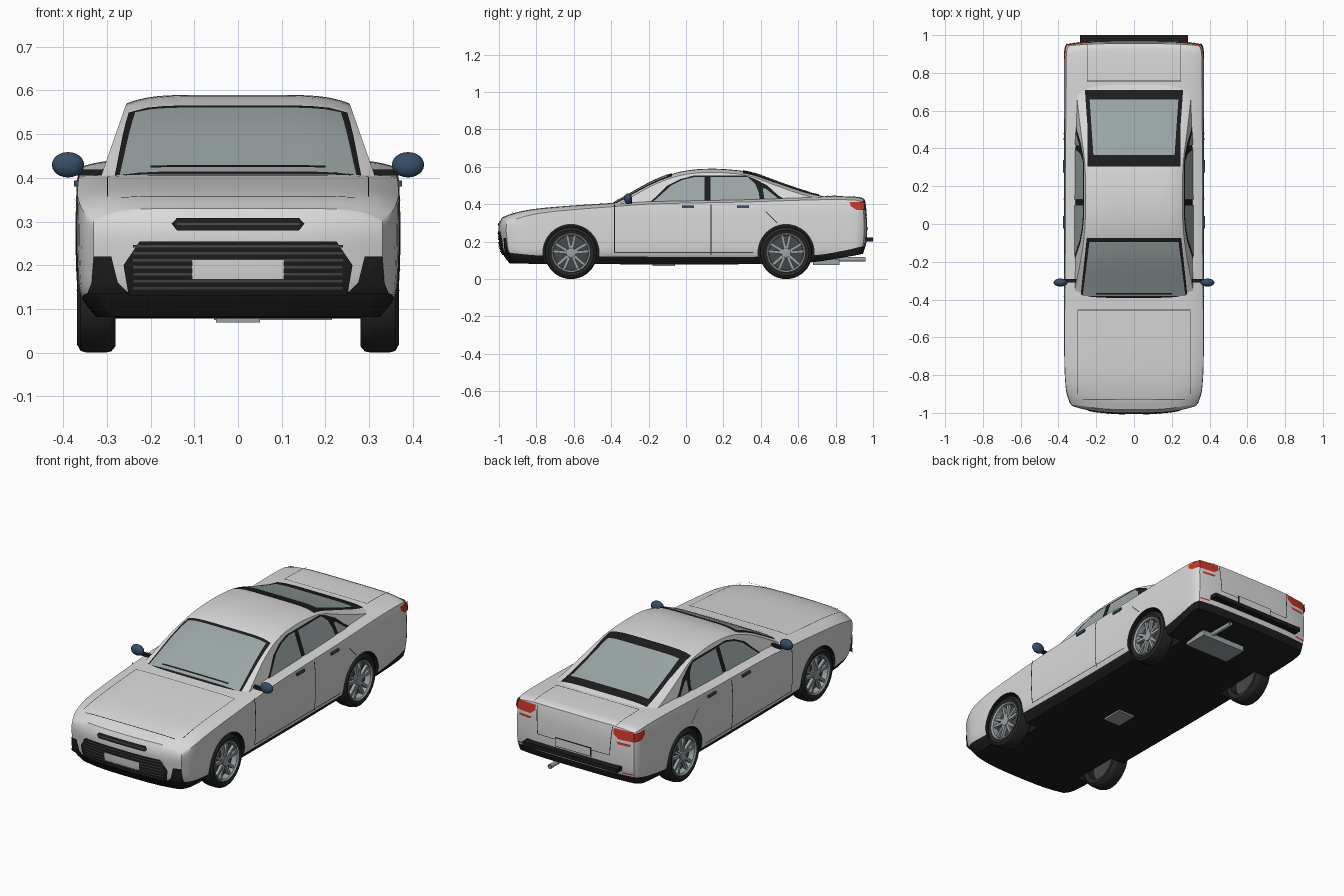
import bpy, bmesh, math
from mathutils import Matrix, Vector

if "Cube" in bpy.data.objects:
    bpy.data.objects.remove(bpy.data.objects["Cube"])


def material(name, *rgb):
    m = bpy.data.materials.new(name)
    m.use_nodes = True
    m.diffuse_color = (*rgb, 1)
    m.node_tree.nodes["Principled BSDF"].inputs["Base Color"].default_value = (*rgb, 1)
    return m


WHITE = material("body white", .7, .7, .7)
BLACK = material("trim black", .012, .012, .012)
GLASS = material("tinted glass", .33, .38, .38)
NAVY = material("mirror navy", .04, .075, .14)
RED = material("lamp red", .6, .035, .02)
SILVER = material("wheel silver", .33, .37, .38)
TYRE = material("tyre rubber", .02, .02, .02)
GREY = material("dark grey", .06, .065, .065)


def smooth(ob):
    bpy.ops.object.select_all(action='DESELECT')
    ob.select_set(True)
    bpy.context.view_layer.objects.active = ob
    bpy.ops.object.shade_smooth_by_angle(angle=math.radians(40))


def make(name, bm, *mats):
    me = bpy.data.meshes.new(name)
    bm.to_mesh(me)
    bm.free()
    ob = bpy.data.objects.new(name, me)
    bpy.context.collection.objects.link(ob)
    for m in mats:
        me.materials.append(m)
    smooth(ob)
    return ob


def curve(*pts):
    """Smooth function through (position, value) points."""
    def slope(i):
        a, b = pts[max(i - 1, 0)], pts[min(i + 1, len(pts) - 1)]
        return (b[1] - a[1]) / (b[0] - a[0])

    def f(x):
        x = min(max(x, pts[0][0]), pts[-1][0])
        i = max(j for j in range(len(pts) - 1) if pts[j][0] <= x)
        (x0, v0), (x1, v1) = pts[i], pts[i + 1]
        h = x1 - x0
        t = (x - x0) / h
        s = t * t * (3 - 2 * t)
        return (v0 + (v1 - v0) * s + h * t * (1 - t) ** 2 * slope(i)
                - h * t * t * (1 - t) * slope(i + 1))
    return f


def shell(name, grids, f, rule, *mats):
    """Closed box-shaped grid bent into form by f."""
    bm, cache = bmesh.new(), {}
    n = [len(g) - 1 for g in grids]
    for ax in range(3):
        p, q = (ax + 1) % 3, (ax + 2) % 3
        for side in (0, n[ax]):
            for s in range(n[p]):
                for t in range(n[q]):
                    vs = []
                    for ds, dt in ((0, 0), (1, 0), (1, 1), (0, 1)):
                        k = [side] * 3
                        k[p], k[q] = s + ds, t + dt
                        k = tuple(k)
                        if k not in cache:
                            cache[k] = bm.verts.new(f(*(g[i] for g, i in zip(grids, k))))
                        vs.append((cache[k], grids[2][k[2]]))
                    face = bm.faces.new([v for v, c in vs])
                    face.material_index = rule(max(c for v, c in vs))
    bmesh.ops.recalc_face_normals(bm, faces=bm.faces)
    return make(name, bm, *mats)


def panel(name, rows, mat, f, sides=(1,), cols=12, steps=5):
    """Thin plate on a surface; rows are (v, u start, u end)."""
    bm = bmesh.new()
    fine = [[a + (b - a) * i / steps for a, b in zip(r, s)]
            for r, s in zip(rows, rows[1:]) for i in range(steps)] + [rows[-1]]
    for s in sides:
        g = [[bm.verts.new(f(a + (b - a) * i / cols, v, s)) for i in range(cols + 1)]
             for v, a, b in fine]
        for r0, r1 in zip(g, g[1:]):
            for i in range(cols):
                face = bm.faces.new((r0[i], r0[i + 1], r1[i + 1], r1[i]))
                face.normal_update()
                if face.normal.dot(face.calc_center_median() - Vector((0, .1, .25))) < 0:
                    face.normal_flip()
    return make(name, bm, mat)


def box(name, loc, size, mat):
    bm = bmesh.new()
    bmesh.ops.create_cube(bm, size=1, matrix=Matrix.Translation(loc) @ Matrix.Diagonal((*size, 1)))
    return make(name, bm, mat)


def lathe(name, profile, mat, loc, s):
    bm = bmesh.new()
    vs = [bm.verts.new((x * s, 0, r)) for r, x in profile]
    es = [bm.edges.new(e) for e in zip(vs, vs[1:])]
    bmesh.ops.spin(bm, geom=vs + es, cent=(0, 0, 0), axis=(1, 0, 0), angle=math.tau, steps=40)
    bmesh.ops.remove_doubles(bm, verts=bm.verts, dist=.0005)
    bmesh.ops.recalc_face_normals(bm, faces=bm.faces)
    bmesh.ops.translate(bm, verts=bm.verts, vec=loc)
    return make(name, bm, mat)


# Body shape curves
width = curve((-1, .33), (-.95, .35), (-.88, .361), (-.7, .368), (0, .37), (.85, .37), (.93, .366), (.965, .352))
top = curve((-1, .33), (-.95, .35), (-.83, .373), (-.65, .39), (-.38, .408), (-.2, .42),
            (.3, .43), (.75, .443), (.93, .439), (.965, .428))
drop = curve((-1, .03), (-.4, .02), (.965, .018))
floor = curve((-1, .082), (.6, .085), (.965, .135))
line = curve((-1, .14), (-.75, .125), (.65, .125), (.965, .175))
flank = curve((.08, .88), (.125, .975), (.2, 1), (.35, 1), (.4, .985), (.44, .96))
nose = curve((.08, .06), (.14, .016), (.22, .002), (.29, 0), (.35, .027))
tail = curve((.13, .02), (.2, 0), (.36, 0), (.44, .012))


def front_y(x, z):
    return -1 + .04 * abs(x / .33) ** 3 + nose(z)


def rear_y(x, z):
    return .965 - .015 * abs(x / .35) ** 4 - tail(z)


def body_point(a, b, c):
    lo, mid, hi = floor(a), line(a), top(a) - drop(a) * abs(b) ** 8
    z = lo + (mid - lo) * c if c < 1 else mid + (hi - mid) * (c - 1)
    x = b * width(a) * flank(z)
    kf, kr = max(0, (-.7 - a) / .3) ** 2, max(0, (a - .85) / .115) ** 2
    return x, a + kf * (front_y(x, z) + 1) + kr * (rear_y(x, z) - .965), z


lengthwise = [-1 + 1.965 * (1 - math.cos(math.pi * i / 44)) / 2 for i in range(45)]
across = [math.sin(math.pi / 2 * i / 13) for i in range(-13, 14)]
body = shell("body", (lengthwise, across, [0, .5] + [1 + i / 10 for i in range(11)]),
             body_point, lambda c: 0 if c > 1 else 1, WHITE, BLACK)

# Wheel arches cut from the body
WHEELS = [(s, y) for s in (1, -1) for y in (-.615, .535)]
bm = bmesh.new()
for s, y in WHEELS:
    bmesh.ops.create_cone(bm, cap_ends=True, segments=48, radius1=.15, radius2=.15, depth=.3,
                          matrix=Matrix.Translation((s * .4, y, .142)) @ Matrix.Rotation(math.pi / 2, 4, 'Y'))
for face in bm.faces:
    face.material_index = 1
cutter = make("arch_cutter", bm, WHITE, BLACK)
cutter.hide_render = True
mod = body.modifiers.new("arches", 'BOOLEAN')
mod.operation, mod.solver, mod.object = 'DIFFERENCE', 'EXACT', cutter
bpy.context.view_layer.objects.active = body
bpy.ops.object.modifier_apply(modifier=mod.name)
bpy.data.objects.remove(cutter)
smooth(body)

# Cabin
roof = curve((-.42, .388), (-.35, .425), (-.19, .515), (-.075, .562), (.02, .583), (.12, .59), (.22, .587),
             (.34, .571), (.476, .522), (.636, .467), (.72, .447), (.78, .43))


def cabin_x(z):
    return .315 - .35 * (z - .4)


def cabin_point(a, b, c):
    z = .36 + c * (roof(a) - .02 * abs(b) ** 6 - .36)
    return b * cabin_x(z), a, z


shell("cabin", ([-.42 + .03 * i for i in range(41)], across, [i / 6 for i in range(7)]),
      cabin_point, lambda c: 0, WHITE)


# Surface mappings for plates
def on_cabin(h):
    return lambda x, y, s: (x, y, roof(y) - .02 * abs(x / cabin_x(roof(y))) ** 6 + h)


def on_cabin_side(h):
    return lambda y, z, s: (s * (cabin_x(z) + h), y, z)


def on_side(y, z, s):
    return s * (width(y) * flank(z) + .003), y, z


def on_top(x, y, s):
    return s * x, y, top(y) - drop(y) * abs(x / width(y)) ** 8 + .003


def on_front(h):
    return lambda x, z, s: (s * x, front_y(x, z) - h, z)


def on_rear(h):
    return lambda x, z, s: (s * x, rear_y(x, z) + h, z)


BOTH = (1, -1)

# Windows
panel("windscreen_trim", [(-.4, -.285, .285), (-.075, -.25, .25)], BLACK, on_cabin(.004))
panel("windscreen", [(-.382, -.272, .272), (-.095, -.236, .236)], GLASS, on_cabin(.007))
panel("rear_window_trim", [(.305, -.245, .245), (.5, -.245, .245), (.71, -.26, .26)], BLACK, on_cabin(.004))
panel("rear_window", [(.365, -.215, .215), (.66, -.235, .235)], GLASS, on_cabin(.007))
panel("side_window_trim", [(.405, -.2, .56), (.45, -.15, .49), (.5, -.1, .435), (.535, -.03, .37), (.553, .04, .32)],
      BLACK, on_cabin_side(.003), BOTH)
panel("front_door_glass", [(.415, -.175, .1), (.45, -.135, .1), (.5, -.08, .1), (.53, -.02, .1), (.547, .05, .1)],
      GLASS, on_cabin_side(.006), BOTH)
panel("rear_door_glass", [(.415, .13, .395), (.46, .13, .39), (.51, .13, .37), (.545, .13, .33)],
      GLASS, on_cabin_side(.006), BOTH)
panel("quarter_glass", [(.425, .42, .5), (.485, .41, .425)], GLASS, on_cabin_side(.006), BOTH)
panel("wiper", [(-.372, -.2, .2), (-.364, -.2, .2)], BLACK, on_cabin(.012))

# Shut lines
for y, z0, z1 in ((-.385, .14, .395), (.13, .13, .4)):
    panel("door_seam", [(z0, y, y + .005), (z1, y, y + .005)], BLACK, on_side, BOTH, 1)
panel("rear_door_seam", [(.3, .485, .49), (.36, .425, .43)], BLACK, on_side, BOTH, 1)
panel("sill_seam", [(.14, -.385, .36), (.144, -.385, .36)], GREY, on_side, BOTH)
panel("bonnet_side_seam", [(-.9, .297, .3), (-.46, .297, .3)], GREY, on_top, BOTH, 1)
panel("boot_side_seam", [(.76, .247, .25), (.95, .247, .25)], GREY, on_top, BOTH, 1)
for y, w in ((-.93, .27), (-.457, .3), (.755, .25)):
    panel("lid_seam", [(y, -w, w), (y + .004, -w, w)], GREY, on_top)

# Front end
panel("upper_grille", [(.28, -.14, .14), (.295, -.152, .152), (.308, -.14, .14)], BLACK, on_front(.004))
panel("upper_grille_bar", [(.292, -.14, .14), (.297, -.14, .14)], GREY, on_front(.007))
panel("main_grille", [(.13, -.25, .25), (.2, -.262, .262), (.255, -.225, .225)], BLACK, on_front(.004))
for i in range(7):
    z = .145 + .016 * i
    panel("grille_slat", [(z, -.24, .24), (z + .005, -.24, .24)], GREY, on_front(.007))
panel("front_plate", [(.168, -.105, .105), (.212, -.105, .105)], WHITE, on_front(.009))
panel("corner_vent", [(.135, .25, .345), (.16, .275, .335), (.22, .29, .33)], BLACK, on_front(.004), BOTH)

# Rear end
panel("tail_lamp", [(.368, .265, .352), (.39, .235, .352), (.418, .235, .345)], RED, on_rear(.004), BOTH)
panel("tail_lamp_wrap", [(.37, .91, .955), (.39, .88, .955), (.413, .875, .955)], RED, on_side, BOTH)
panel("lower_lamp", [(.34, .265, .335), (.352, .255, .335)], RED, on_rear(.004), BOTH)
panel("rear_reflector", [(.186, .29, .35), (.193, .29, .35)], RED, on_rear(.004), BOTH)
panel("boot_lid_seam", [(.27, .215, .219), (.42, .225, .229)], BLACK, on_rear(.003), BOTH, 1)
panel("boot_lower_seam", [(.268, -.217, .217), (.271, -.217, .217)], BLACK, on_rear(.003))
panel("rear_plate_frame", [(.232, -.11, .11), (.283, -.11, .11)], BLACK, on_rear(.004))
panel("rear_plate", [(.237, -.104, .104), (.278, -.104, .104)], WHITE, on_rear(.007))
box("rear_bumper_bar", (0, .975, .212), (.57, .05, .022), BLACK)

# Underside
box("muffler", (.08, .75, .09), (.27, .14, .03), SILVER)
box("under_box", (0, -.12, .078), (.1, .12, .018), SILVER)
lathe("exhaust_pipe", [(.012, .8), (.012, .96), (.008, .96), (.008, .8)], SILVER, (0, 0, 0), 1)
pipe = bpy.context.view_layer.objects.active
pipe.rotation_euler.z = math.pi / 2
pipe.location = (.15, 0, .105)

# Mirrors and door handles
for s in BOTH:
    bm = bmesh.new()
    bmesh.ops.create_uvsphere(bm, u_segments=20, v_segments=12, radius=1, matrix=Matrix.Translation(
        (s * .389, -.31, .43)) @ Matrix.Diagonal((.037, .021, .029, 1)))
    make("door_mirror", bm, NAVY)
    box("mirror_stalk", (s * .335, -.3, .412), (.07, .02, .014), BLACK)
    for y in (.01, .305):
        box("door_handle", (s * .367, y, .387), (.016, .065, .013), NAVY)

# Wheels
for s, y in WHEELS:
    hub = Vector((0, y, .14))
    lathe("tyre", [(.1, .285), (.125, .28), (.137, .29), (.14, .305), (.14, .345), (.136, .36),
                   (.122, .368), (.104, .362), (.1, .285)], TYRE, hub, s)
    lathe("rim", [(.106, .362), (.102, .366), (.094, .36), (.092, .33)], SILVER, hub, s)
    lathe("brake_disc", [(.1, .325), (.07, .33), (0, .33)], GREY, hub, s)
    lathe("hub_cap", [(.028, .335), (.025, .358), (0, .361)], SILVER, hub, s)
    bm = bmesh.new()
    for i in range(5):
        for lean in (-.22, .22):
            bmesh.ops.create_cube(bm, size=1, matrix=Matrix.Translation(hub + Vector((s * .347, 0, 0)))
                                  @ Matrix.Rotation(math.tau * i / 5 + lean, 4, 'X')
                                  @ Matrix.Translation((0, 0, .056)) @ Matrix.Diagonal((.016, .015, .08, 1)))
    make("wheel_spokes", bm, SILVER)
